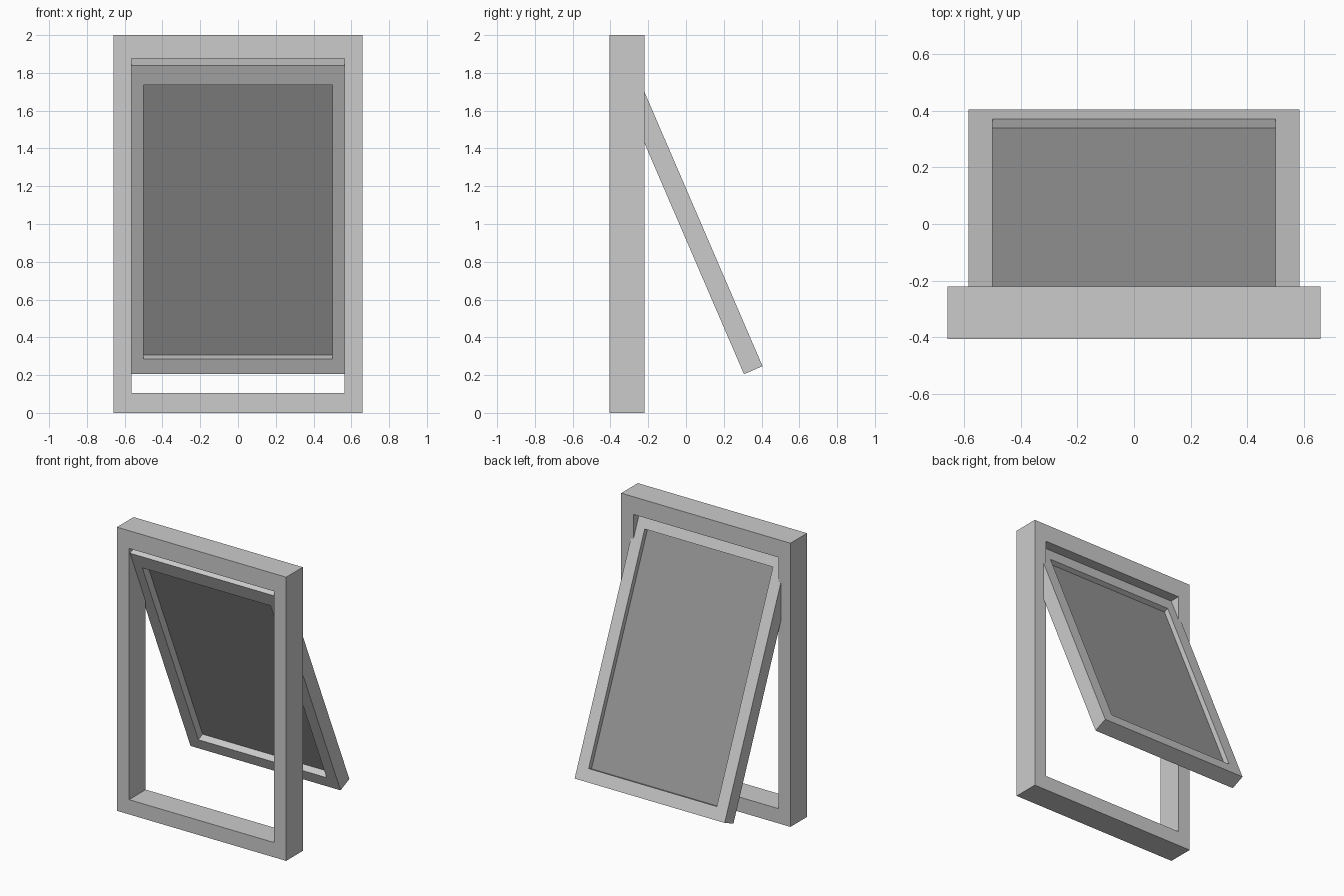
import bpy
import bmesh
from math import radians

cube = bpy.data.objects.get("Cube")
if cube:
    bpy.data.objects.remove(cube, do_unlink=True)


def material(name, grey):
    mat = bpy.data.materials.new(name)
    colour = (grey, grey, grey, 1)
    mat.use_nodes = True
    mat.diffuse_color = colour
    mat.node_tree.nodes["Principled BSDF"].inputs["Base Color"].default_value = colour
    return mat


def rectangle(bm, half, bottom, top, y):
    corners = ((-half, bottom), (half, bottom), (half, top), (-half, top))
    return [bm.verts.new((x, y, z)) for x, z in corners]


def bridge(bm, a, b):
    for i in range(4):
        j = (i + 1) % 4
        bm.faces.new((a[i], a[j], b[j], b[i]))


def panel(name, mat, outer, depth, opening=None):
    """Upright rectangular slab, or a border around an opening.
    Rectangles are (half width, bottom, top); depth is (front, back)."""
    bm = bmesh.new()
    front, back = (rectangle(bm, *outer, y) for y in depth)
    bridge(bm, front, back)
    if opening:
        hole_front, hole_back = (rectangle(bm, *opening, y) for y in depth)
        bridge(bm, hole_front, hole_back)
        bridge(bm, front, hole_front)
        bridge(bm, back, hole_back)
    else:
        bm.faces.new(front)
        bm.faces.new(back)
    bmesh.ops.recalc_face_normals(bm, faces=bm.faces)
    mesh = bpy.data.meshes.new(name)
    bm.to_mesh(mesh)
    bm.free()
    mesh.materials.append(mat)
    obj = bpy.data.objects.new(name, mesh)
    bpy.context.collection.objects.link(obj)
    return obj


frame_grey = material("light grey frame", 0.6)
pane_grey = material("dark grey pane", 0.32)

# Fixed outer frame
panel("outer_frame", frame_grey, (0.66, 0, 2), (-0.406, -0.221), (0.565, 0.104, 1.875))

# Tilted sash and its recessed pane, built upright from the lower front edge
opening = (0.5, 0.087, 1.666)
sash = panel("sash_frame", frame_grey, (0.585, 0, 1.778), (0, 0.107), opening)
pane = panel("window_pane", pane_grey, opening, (0.052, 0.072))
for part in (sash, pane):
    part.location = (0, 0.307, 0.205)
    part.rotation_euler.x = radians(23.3)
